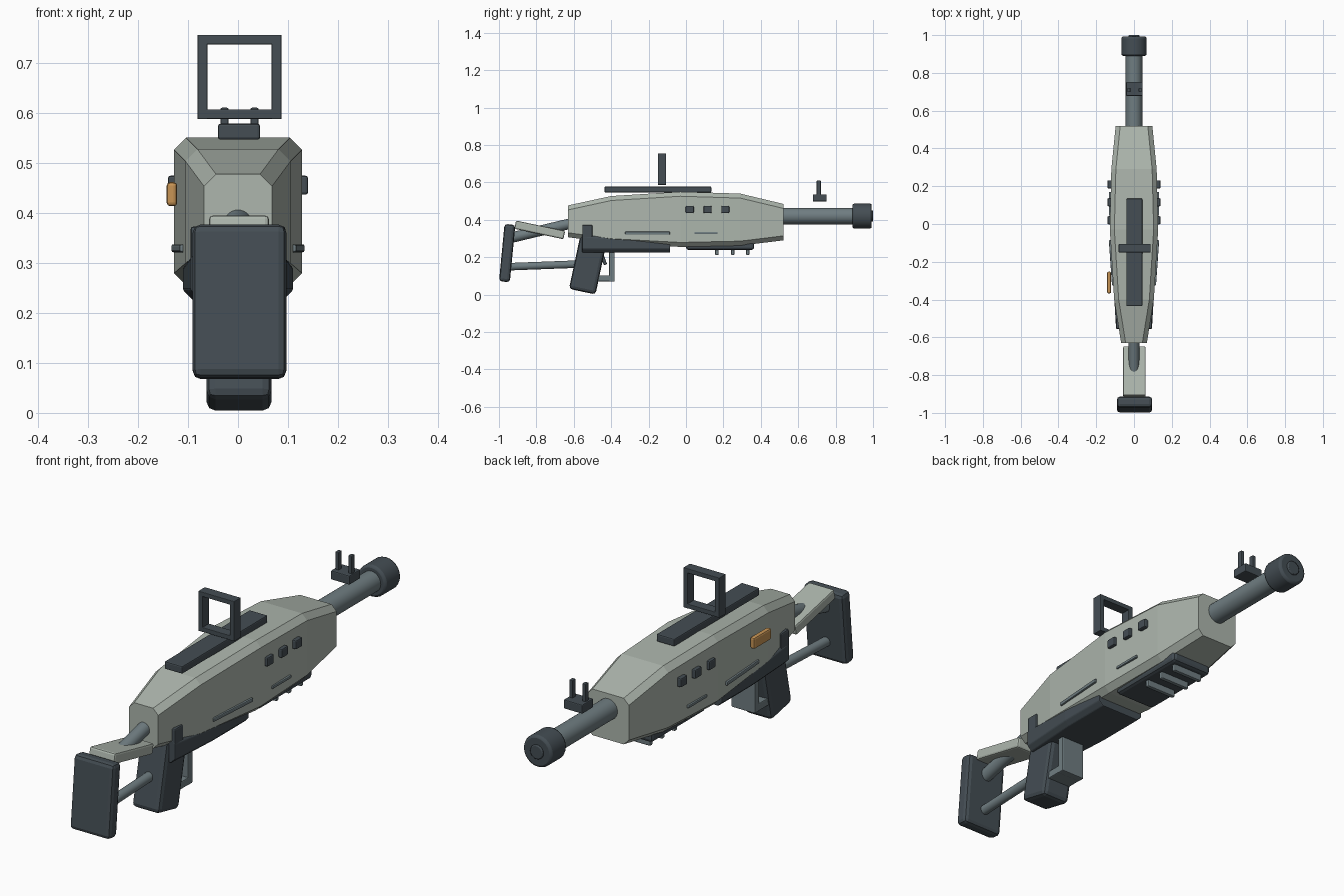
import bpy, bmesh, math
from mathutils import Vector

if "Cube" in bpy.data.objects:
    bpy.data.objects.remove(bpy.data.objects["Cube"], do_unlink=True)


def material(name, rgb):
    mat = bpy.data.materials.new(name)
    mat.use_nodes = True
    mat.diffuse_color = (*rgb, 1)
    mat.node_tree.nodes["Principled BSDF"].inputs["Base Color"].default_value = (*rgb, 1)
    return mat


SHELL = material("pale grey green", (0.42, 0.47, 0.42))
DARK = material("dark slate", (0.058, 0.075, 0.088))
STEEL = material("steel grey", (0.16, 0.205, 0.22))
ORANGE = material("orange", (0.58, 0.30, 0.09))


def finish(name, bm, mat, bevel=0.0, segments=2, smooth=False):
    bmesh.ops.recalc_face_normals(bm, faces=bm.faces)
    mesh = bpy.data.meshes.new(name)
    bm.to_mesh(mesh)
    bm.free()
    mesh.materials.append(mat)
    obj = bpy.data.objects.new(name, mesh)
    bpy.context.collection.objects.link(obj)
    if bevel:
        mod = obj.modifiers.new("Bevel", "BEVEL")
        mod.width, mod.segments = bevel, segments
    if smooth:
        bpy.ops.object.select_all(action="DESELECT")
        obj.select_set(True)
        bpy.context.view_layer.objects.active = obj
        bpy.ops.object.shade_smooth_by_angle(angle=math.radians(35))
    return obj


def box(name, center, size, mat, bevel=0.0, tilt=0, turn=0):
    bm = bmesh.new()
    bmesh.ops.create_cube(bm, size=1)
    bmesh.ops.scale(bm, vec=size, verts=bm.verts)
    obj = finish(name, bm, mat, bevel)
    obj.location = center
    obj.rotation_euler = (math.radians(tilt), 0, math.radians(turn))
    return obj


def tube(name, start, end, radius, mat, bevel=0.0, sides=24):
    # Cylinder between two (y, z) points on the centre plane
    a, b = Vector((0, *start)), Vector((0, *end))
    bm = bmesh.new()
    bmesh.ops.create_cone(bm, cap_ends=True, segments=sides, radius1=radius,
                          radius2=radius, depth=(b - a).length)
    obj = finish(name, bm, mat, smooth=True)
    if bevel:
        mod = obj.modifiers.new("Bevel", "BEVEL")
        mod.width, mod.segments = bevel, 2
    obj.location = (a + b) / 2
    obj.rotation_euler = (b - a).to_track_quat("Z", "Y").to_euler()
    return obj


def loft(name, stations, cut, mat, bevel=0.0):
    # Chamfered rectangular sections: (y, half width, bottom, top)
    bm = bmesh.new()
    rings = []
    for y, w, lo, hi in stations:
        right = [(w - cut, lo), (w, lo + cut), (w, hi - cut), (w - cut, hi)]
        outline = right + [(-x, z) for x, z in reversed(right)]
        rings.append([bm.verts.new((x, y, z)) for x, z in outline])
    n = len(rings[0])
    for r, s in zip(rings, rings[1:]):
        for i in range(n):
            bm.faces.new((r[i], r[(i + 1) % n], s[(i + 1) % n], s[i]))
    bm.faces.new(rings[0])
    bm.faces.new(rings[-1])
    return finish(name, bm, mat, bevel)


# Main shell and lower receiver
loft("body_shell", [(-0.63, 0.068, 0.307, 0.477), (-0.4, 0.105, 0.275, 0.527),
                    (-0.03, 0.128, 0.255, 0.55), (0.29, 0.12, 0.262, 0.54),
                    (0.52, 0.097, 0.29, 0.485)], 0.024, SHELL)
loft("lower_receiver", [(-0.555, 0.095, 0.225, 0.33), (-0.3, 0.11, 0.225, 0.31),
                        (-0.085, 0.11, 0.225, 0.3)], 0.02, DARK, 0.004)

# Barrel and muzzle
tube("barrel", (0.45, 0.42), (0.92, 0.42), 0.044, STEEL)
tube("muzzle", (0.89, 0.42), (0.993, 0.42), 0.067, DARK, 0.01)
tube("muzzle_bore", (0.98, 0.42), (1.0, 0.42), 0.03, DARK, 0.004)

# Top rail and rear sight frame
box("top_rail", (0.002, -0.15, 0.562), (0.084, 0.57, 0.032), DARK, 0.005)
for z in (0.597, 0.746):
    box("sight_frame_bar", (0.003, -0.128, z), (0.168, 0.044, 0.019), DARK, 0.002)
for x in (-0.071, 0.077):
    box("sight_frame_post", (x, -0.128, 0.671), (0.02, 0.044, 0.168), DARK, 0.002)

# Front sight
box("front_sight_base", (0.002, 0.715, 0.517), (0.088, 0.074, 0.038), DARK, 0.004)
for x in (-0.027, 0.033):
    box("front_sight_post", (x, 0.71, 0.568), (0.016, 0.022, 0.084), DARK, 0.003)

# Side details on both flanks
for side in (-1, 1):
    for y in (0.02, 0.115, 0.21):
        box("side_button", (side * 0.127, y, 0.455), (0.026, 0.043, 0.038), DARK, 0.005)
    box("long_side_fin", (side * 0.116, -0.205, 0.329), (0.018, 0.24, 0.016), STEEL,
        0.004, turn=-4 * side)
    box("short_side_fin", (side * 0.124, 0.107, 0.329), (0.016, 0.125, 0.012), STEEL, 0.003)
    box("receiver_tab", (side * 0.082, -0.527, 0.31), (0.026, 0.055, 0.125), DARK, 0.006)
box("selector_plate", (-0.132, -0.31, 0.437), (0.021, 0.115, 0.048), ORANGE, 0.007)

# Fore grip with cross ribs
box("fore_grip", (0, 0.182, 0.265), (0.19, 0.365, 0.052), DARK, 0.014)
for y in (0.165, 0.25, 0.33):
    box("fore_grip_rib", (0, y, 0.228), (0.14, 0.018, 0.034), STEEL, 0.005)

# Pistol grip, trigger and guard
box("pistol_grip", (0.002, -0.523, 0.165), (0.13, 0.145, 0.305), DARK, 0.018, tilt=-12)
box("trigger", (0, -0.445, 0.2), (0.03, 0.018, 0.085), DARK, 0.004, tilt=20)
box("guard_front", (0, -0.396, 0.15), (0.11, 0.03, 0.16), STEEL, 0.004)
box("guard_bottom", (0, -0.448, 0.087), (0.11, 0.134, 0.032), STEEL, 0.004)

# Shoulder stock
box("cheek_plate", (0.002, -0.782, 0.346), (0.12, 0.268, 0.045), SHELL, 0.008, tilt=-12)
tube("upper_stock_tube", (-0.94, 0.303), (-0.58, 0.389), 0.028, STEEL)
tube("lower_stock_tube", (-0.95, 0.149), (-0.5, 0.166), 0.02, STEEL)
box("butt_pad", (0.003, -0.956, 0.222), (0.187, 0.058, 0.308), DARK, 0.016, tilt=-5.5)
